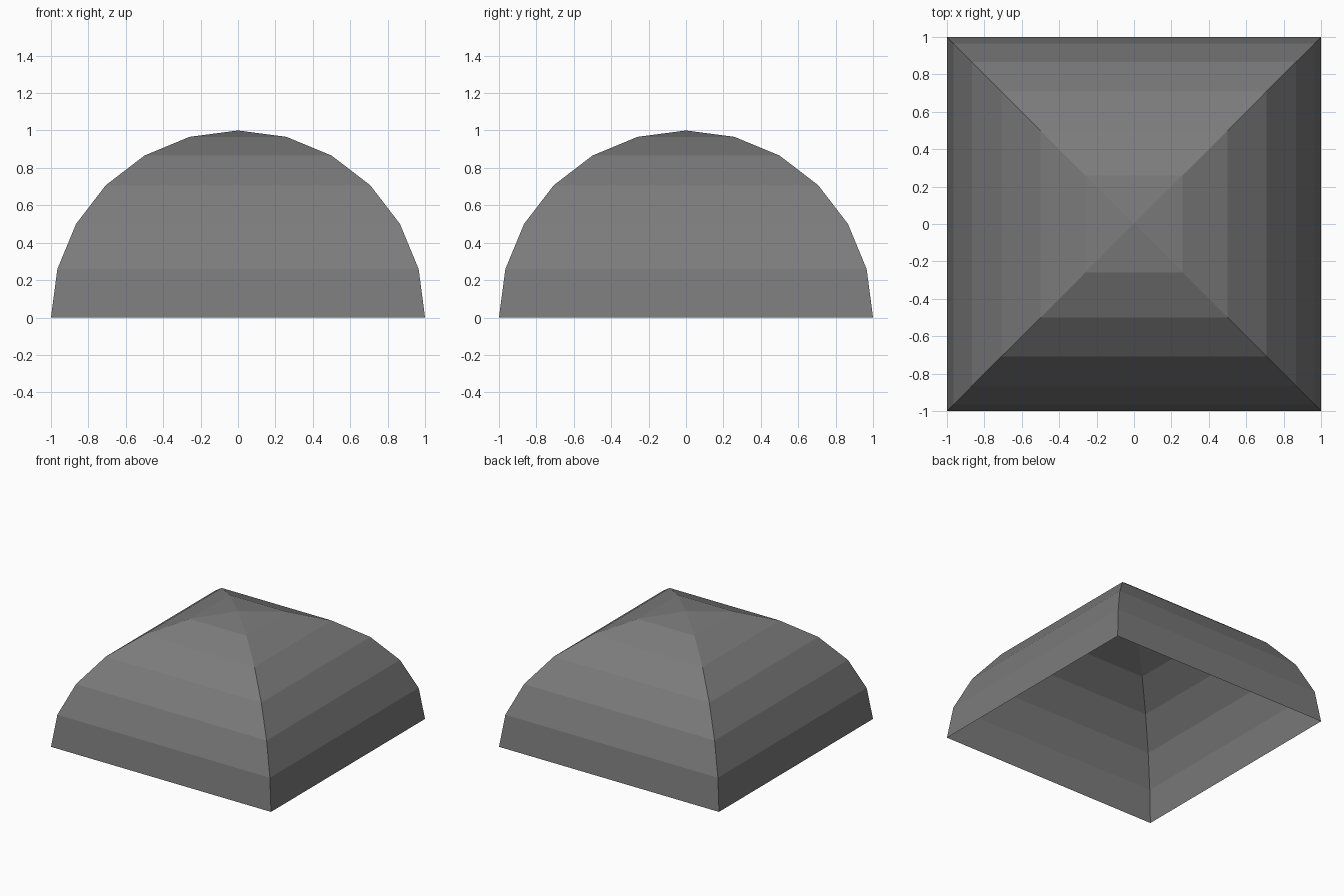
import bpy, bmesh, math

if "Cube" in bpy.data.objects:
    bpy.data.objects.remove(bpy.data.objects["Cube"])

# Single flat colour
grey = bpy.data.materials.new("slate grey")
grey.diffuse_color = (0.2, 0.2, 0.2, 1)
grey.use_nodes = True
grey.node_tree.nodes["Principled BSDF"].inputs["Base Color"].default_value = grey.diffuse_color

# Square dome: open shell of square rings following a quarter circle
STEPS = 6
bm = bmesh.new()
rings = []
for k in range(STEPS):
    a = math.radians(90 * k / STEPS)
    r, z = math.cos(a), math.sin(a)
    rings.append([bm.verts.new((sx * r, sy * r, z))
                  for sx, sy in ((-1, -1), (1, -1), (1, 1), (-1, 1))])
apex = bm.verts.new((0, 0, 1))

# Sloping bands between rings, then the four top triangles
for i in range(4):
    j = (i + 1) % 4
    for low, high in zip(rings, rings[1:]):
        bm.faces.new((low[i], low[j], high[j], high[i]))
    bm.faces.new((rings[-1][i], rings[-1][j], apex))

mesh = bpy.data.meshes.new("square_dome")
bm.to_mesh(mesh)
bm.free()
mesh.materials.append(grey)
dome = bpy.data.objects.new("square_dome", mesh)
bpy.context.collection.objects.link(dome)
